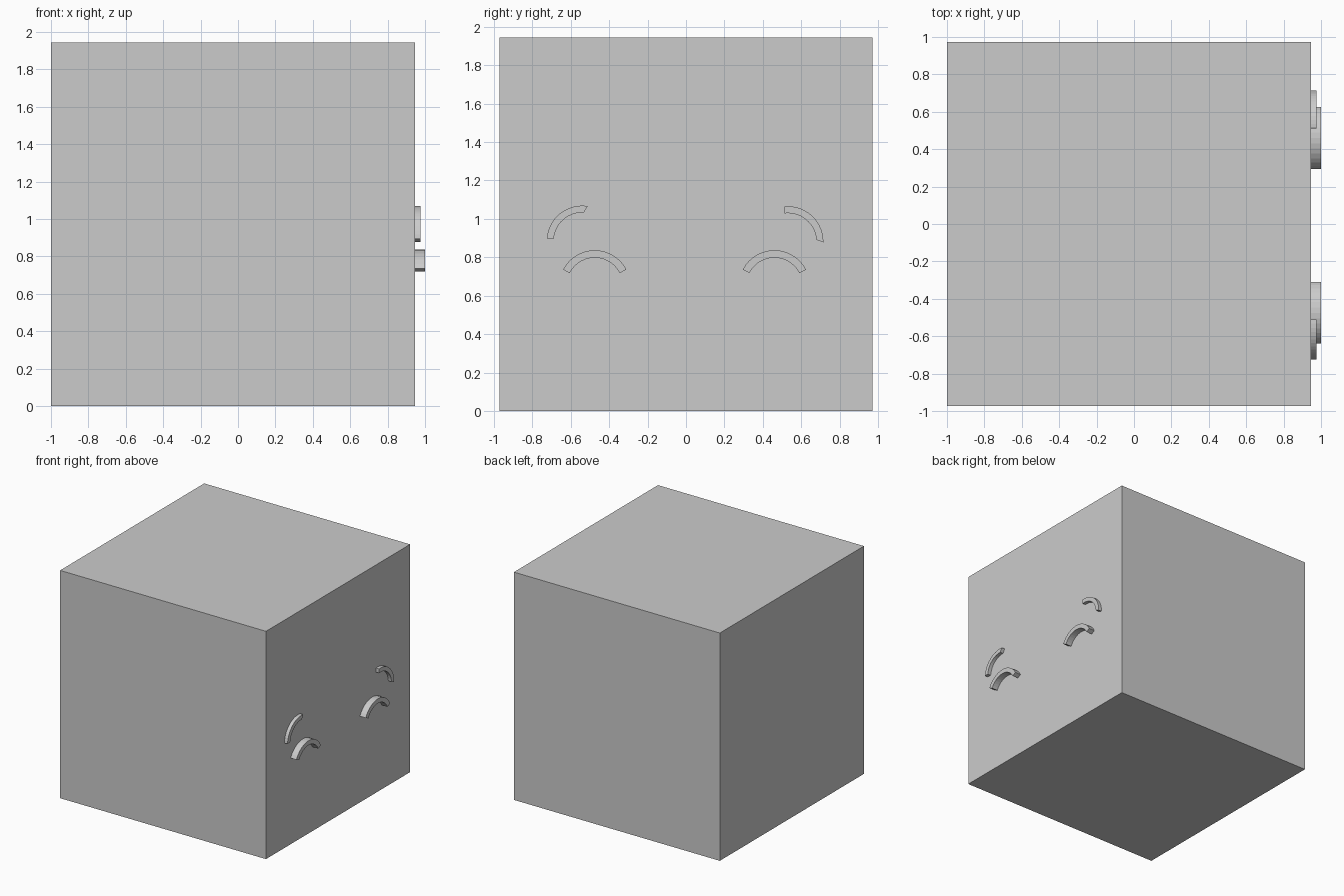
import bpy, bmesh
from math import cos, sin, radians

if "Cube" in bpy.data.objects:
    bpy.data.objects.remove(bpy.data.objects["Cube"])

FACE_X = 0.945  # plane of the face side


def box(name, lo, hi):
    bm = bmesh.new()
    bmesh.ops.create_cube(bm, size=1)
    for v in bm.verts:
        v.co = [(a + b) / 2 + c * (b - a) for a, b, c in zip(lo, hi, v.co)]
    finish(name, bm)


def finish(name, bm):
    bmesh.ops.recalc_face_normals(bm, faces=bm.faces)
    mesh = bpy.data.meshes.new(name)
    bm.to_mesh(mesh)
    bm.free()
    bpy.context.collection.objects.link(bpy.data.objects.new(name, mesh))


def arc_bar(name, centre, outer, inner, x_end, steps=14):
    """Curved bar; outer and inner are (radius, start angle, end angle)."""
    bm = bmesh.new()
    rings = []
    for i in range(steps + 1):
        pts = []
        for r, a0, a1 in (outer, inner):
            a = radians(a0 + (a1 - a0) * i / steps)
            pts.append((centre[0] + r * cos(a), centre[1] + r * sin(a)))
        (oy, oz), (iy, iz) = pts
        rings.append([bm.verts.new(p) for p in (
            (FACE_X - 0.005, oy, oz), (x_end, oy, oz),
            (x_end, iy, iz), (FACE_X - 0.005, iy, iz))])
    for a, b in zip(rings, rings[1:]):
        for k in range(4):
            n = (k + 1) % 4
            bm.faces.new((a[k], a[n], b[n], b[k]))
    bm.faces.new(rings[0])
    bm.faces.new(rings[-1])
    finish(name, bm)


# Cube body
box("body", (-1, -0.972, 0), (FACE_X, 0.972, 1.945))

# Closed, arched eyes
for name, y in (("left_eye", -0.475), ("right_eye", 0.46)):
    arc_bar(name, (y, 0.652), (0.185, 27, 153), (0.146, 27, 153), 1.0)

# Eyebrows with slanted ends
arc_bar("left_eyebrow", (-0.54, 0.884), (0.185, 81, 176), (0.149, 87, 175), 0.975)
arc_bar("right_eyebrow", (0.53, 0.881), (0.185, -1, 95.6), (0.149, 4, 97), 0.975)
